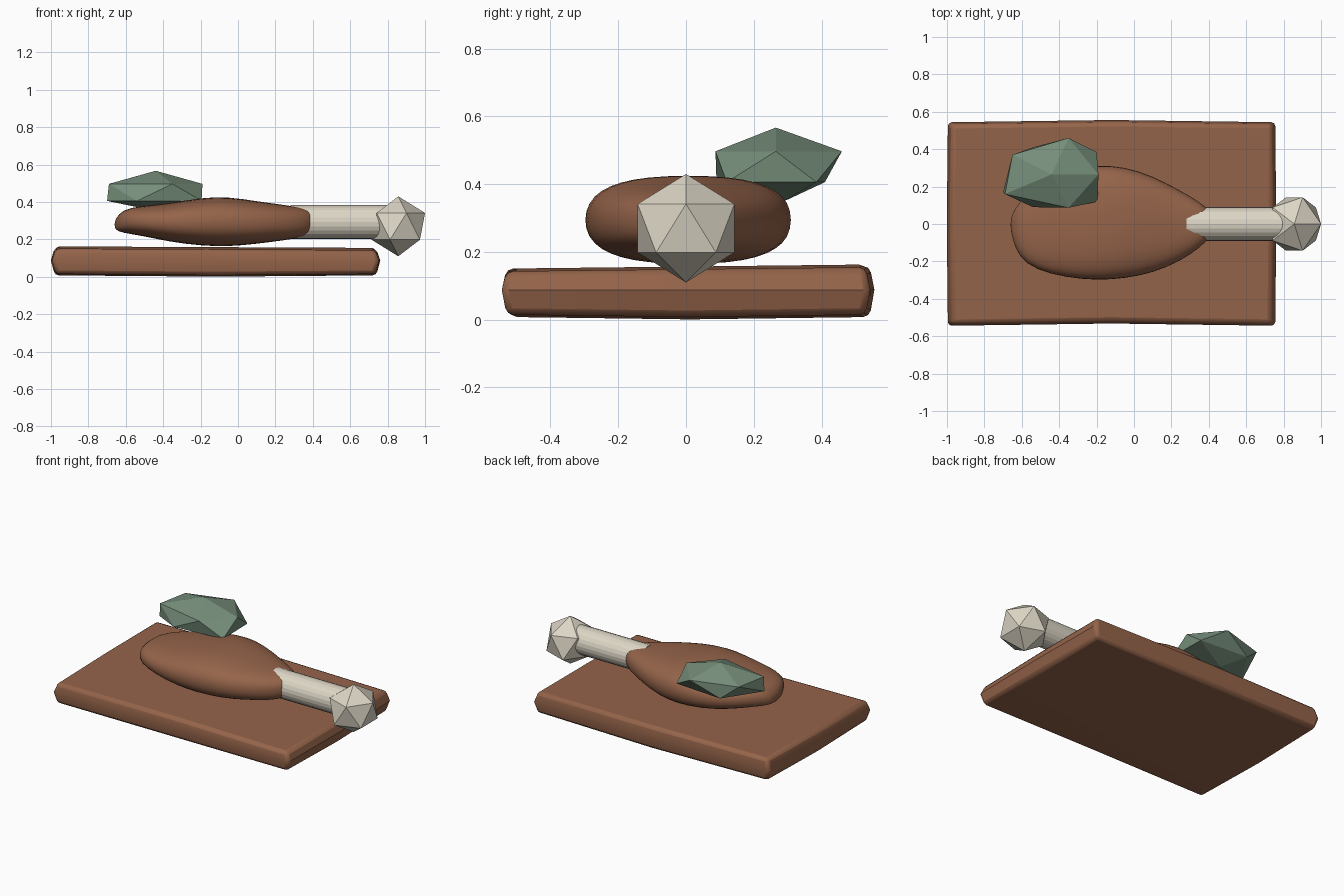
import bpy, bmesh, math
from mathutils import Matrix, Vector

if "Cube" in bpy.data.objects:
    bpy.data.objects.remove(bpy.data.objects["Cube"], do_unlink=True)


def material(name, rgb):
    m = bpy.data.materials.new(name)
    m.use_nodes = True
    m.diffuse_color = (*rgb, 1)
    m.node_tree.nodes["Principled BSDF"].inputs["Base Color"].default_value = (*rgb, 1)
    return m


def make(name, bm, mat, smooth=None):
    bmesh.ops.recalc_face_normals(bm, faces=bm.faces)
    mesh = bpy.data.meshes.new(name)
    bm.to_mesh(mesh)
    bm.free()
    mesh.materials.append(mat)
    ob = bpy.data.objects.new(name, mesh)
    bpy.context.collection.objects.link(ob)
    if smooth:
        bpy.ops.object.select_all(action="DESELECT")
        ob.select_set(True)
        bpy.context.view_layer.objects.active = ob
        bpy.ops.object.shade_smooth_by_angle(angle=math.radians(smooth))
    return ob


brown = material("roasted brown", (0.30, 0.127, 0.068))
ivory = material("bone ivory", (0.72, 0.67, 0.56))
green = material("herb green", (0.18, 0.27, 0.195))

# Slightly warped board: a cube cut once each way, pushed out at mid-height
bm = bmesh.new()
bmesh.ops.create_cube(bm, size=2)
bmesh.ops.subdivide_edges(bm, edges=bm.edges, cuts=1, use_grid_fill=True)
for v in bm.verts:
    x, y, z = v.co
    belly = 1 - abs(z)
    v.co.x = -0.12 + x * (0.853 + 0.022 * belly + 0.006 * (1 - abs(y)))
    v.co.y = y * (0.53 + 0.014 * belly) + 0.012 * (1 - abs(x))
    if z > 0:
        v.co.z = 0.153 - 0.004 * x + 0.006 * y
    elif z < 0:
        v.co.z = 0.001 + 0.007 * (abs(x) + abs(y))
    else:
        v.co.z = 0.088
board = make("board", bm, brown, 35)
bevel = board.modifiers.new("soft edges", "BEVEL")
bevel.width = 0.02
bevel.segments = 2
bevel.limit_method = "ANGLE"
bevel.angle_limit = math.radians(50)

# Meat: rounded cross-sections along x (x, right y, left y, bottom, top)
SECTIONS = [
    (-0.655, -0.06, 0.05, 0.25, 0.31),
    (-0.62, -0.18, 0.11, 0.235, 0.36),
    (-0.52, -0.25, 0.22, 0.22, 0.38),
    (-0.36, -0.29, 0.29, 0.185, 0.395),
    (-0.20, -0.305, 0.32, 0.165, 0.425),
    (-0.05, -0.295, 0.31, 0.16, 0.43),
    (0.10, -0.265, 0.26, 0.175, 0.405),
    (0.25, -0.20, 0.18, 0.195, 0.385),
    (0.35, -0.13, 0.12, 0.21, 0.37),
    (0.41, -0.07, 0.07, 0.25, 0.35),
]
SIDES = 20


def rounded(t):
    return math.copysign(abs(t) ** 0.78, t)


bm = bmesh.new()
rings = []
for x, y0, y1, z0, z1 in SECTIONS:
    ring = []
    for i in range(SIDES):
        a = 2 * math.pi * i / SIDES
        c, s = rounded(math.cos(a)), rounded(math.sin(a))
        y = (y0 + y1) / 2 + c * (y1 - y0) / 2
        z = (z0 + z1) / 2 + s * (z1 - z0) / 2
        ring.append(bm.verts.new((x, y, z)))
    rings.append(ring)
for a, b in zip(rings, rings[1:]):
    for i in range(SIDES):
        j = (i + 1) % SIDES
        bm.faces.new((a[i], a[j], b[j], b[i]))
for ring, dx in ((rings[0], -0.006), (rings[-1], 0.004)):
    tip = sum((v.co for v in ring), Vector()) / SIDES
    pole = bm.verts.new(tip + Vector((dx, 0, 0)))
    for i in range(SIDES):
        bm.faces.new((ring[i], ring[(i + 1) % SIDES], pole))
meat = make("meat", bm, brown, 80)
sub = meat.modifiers.new("smooth flesh", "SUBSURF")
sub.levels = sub.render_levels = 1

# Bone shaft
bm = bmesh.new()
bmesh.ops.create_cone(bm, cap_ends=True, segments=24, radius1=0.09, radius2=0.09, depth=0.52,
                      matrix=Matrix.Translation((0.54, 0, 0.293)) @ Matrix.Rotation(math.pi / 2, 4, "Y"))
make("bone_shaft", bm, ivory)

# Faceted bone knob
bm = bmesh.new()
bmesh.ops.create_icosphere(bm, subdivisions=1, radius=0.16,
                           matrix=Matrix.Translation((0.857, 0, 0.27)) @ Matrix.Diagonal((1, 1.05, 1, 1)))
make("bone_knob", bm, ivory)

# Faceted leaf clump: two poles and two uneven rings of five
bm = bmesh.new()
UPPER = [(-0.35, 0.46), (-0.19, 0.265), (-0.35, 0.087), (-0.69, 0.16), (-0.65, 0.37)]
LOWER = [(-0.195, 0.12), (-0.54, 0.09), (-0.70, 0.17), (-0.54, 0.41), (-0.20, 0.385)]
points = [(-0.44, 0.265, 0.567), (-0.43, 0.29, 0.35)]
points += [(x, y, 0.497) for x, y in UPPER] + [(x, y, 0.406) for x, y in LOWER]
for p in points:
    bm.verts.new(p)
bmesh.ops.convex_hull(bm, input=bm.verts)
make("leaf_clump", bm, green)
